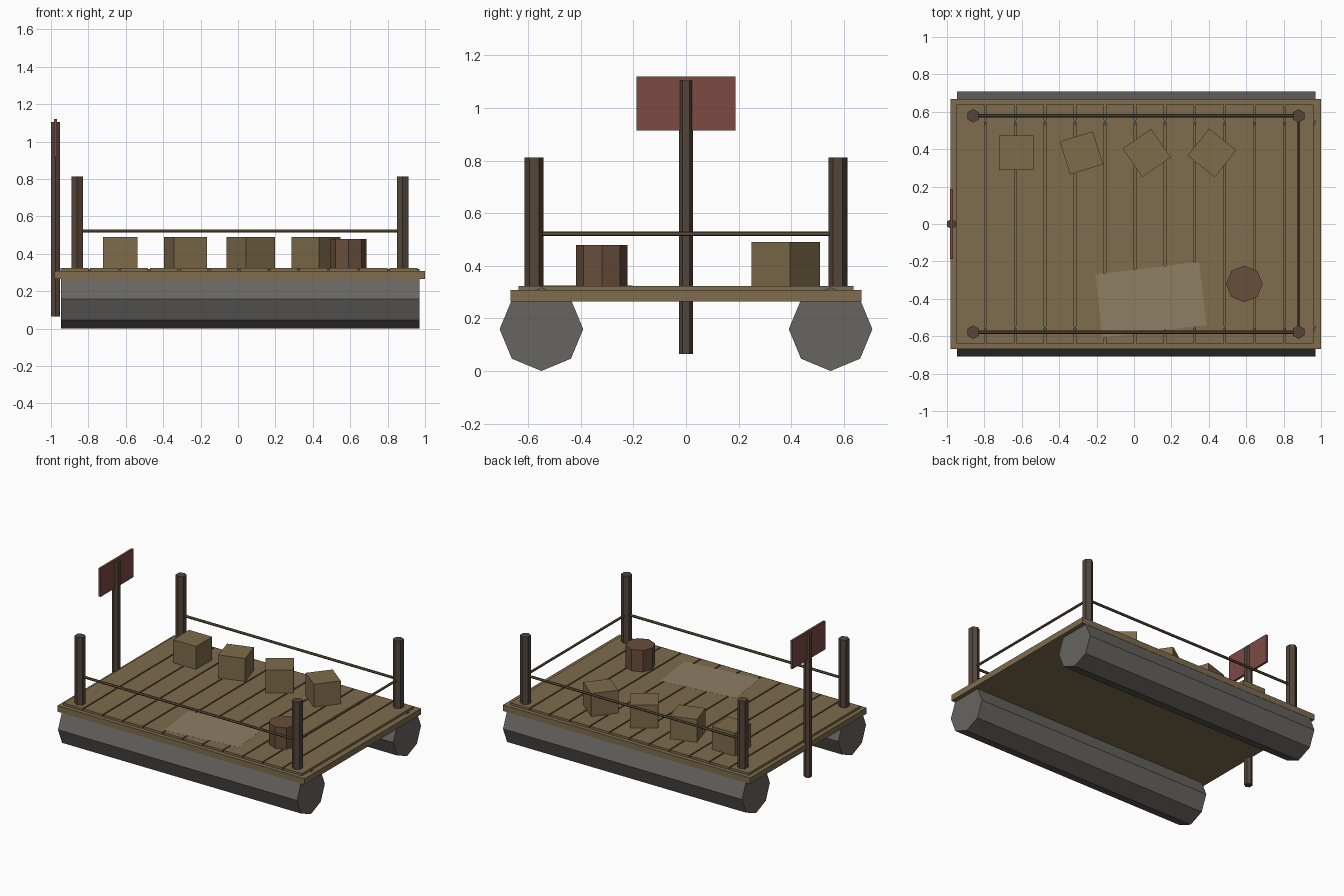
import bpy
import math

if "Cube" in bpy.data.objects:
    bpy.data.objects.remove(bpy.data.objects["Cube"])


def material(name, rgb):
    m = bpy.data.materials.new(name)
    m.diffuse_color = (*rgb, 1)
    m.use_nodes = True
    m.node_tree.nodes["Principled BSDF"].inputs["Base Color"].default_value = m.diffuse_color
    return m


WOOD = material("deck_wood", (0.21, 0.15, 0.075))
CRATE = material("crate_wood", (0.21, 0.15, 0.07))
DARK = material("dark_wood", (0.09, 0.06, 0.042))
ROPE = material("rail_brown", (0.12, 0.085, 0.045))
GREY = material("float_grey", (0.135, 0.13, 0.12))
BARREL = material("barrel_brown", (0.14, 0.075, 0.045))
RED = material("sign_red", (0.2, 0.067, 0.055))
CLOTH = material("tarp_tan", (0.27, 0.21, 0.13))


def finish(name, mat):
    ob = bpy.context.object
    ob.name = name
    ob.data.materials.append(mat)
    return ob


def box(name, mat, lo, hi, turn=0):
    centre = [(a + b) / 2 for a, b in zip(lo, hi)]
    bpy.ops.mesh.primitive_cube_add(size=1, location=centre, rotation=(0, 0, turn))
    ob = finish(name, mat)
    ob.scale = [b - a for a, b in zip(lo, hi)]
    return ob


def rod(name, mat, sides, r, centre, length, rot=(0, 0, 0)):
    bpy.ops.mesh.primitive_cylinder_add(vertices=sides, radius=r, depth=length,
                                        location=centre, rotation=rot)
    return finish(name, mat)


ALONG_X = (0, math.pi / 2, 0)
ALONG_Y = (math.pi / 2, 0, 0)

# Deck frame and planks
box("deck_frame", WOOD, (-0.98, -0.667, 0.265), (1.0, 0.667, 0.308))
for i in range(12):
    x = -0.95 + 0.16 * i
    box(f"plank_{i + 1}", WOOD, (x, -0.638, 0.285), (x + 0.15, 0.638, 0.324))

# Octagonal floats, corner posts and long rails on both sides
for side, s in (("front", -1), ("back", 1)):
    rod(f"{side}_float", GREY, 8, 0.159, (0.012, s * 0.55, 0.159), 1.915, ALONG_X)
    rod(f"{side}_rail", ROPE, 6, 0.009, (0.01, s * 0.578, 0.522), 1.74, ALONG_X)
    for end, x in (("left", -0.86), ("right", 0.88)):
        rod(f"{side}_{end}_post", DARK, 6, 0.036, (x, s * 0.578, 0.55), 0.525)

# Rail closing the right end
rod("end_rail", ROPE, 6, 0.009, (0.88, 0, 0.522), 1.156, ALONG_Y)

# Sign on the left edge
rod("sign_post", DARK, 6, 0.027, (-0.976, 0, 0.585), 1.04)
box("sign_board", RED, (-0.985, -0.188, 0.915), (-0.969, 0.188, 1.12))

# Row of crates, each turned a little further
for i in range(4):
    x = -0.63 + 0.349 * i
    box(f"crate_{i + 1}", CRATE, (x - 0.0925, 0.2875, 0.306),
        (x + 0.0925, 0.4725, 0.49), 0.3 * i)

# Barrel and flat tarp lying on the planks
rod("barrel", BARREL, 8, 0.098, (0.59, -0.32, 0.394), 0.17)
box("tarp", CLOTH, (-0.19, -0.575, 0.315), (0.37, -0.235, 0.3245), 0.12)
